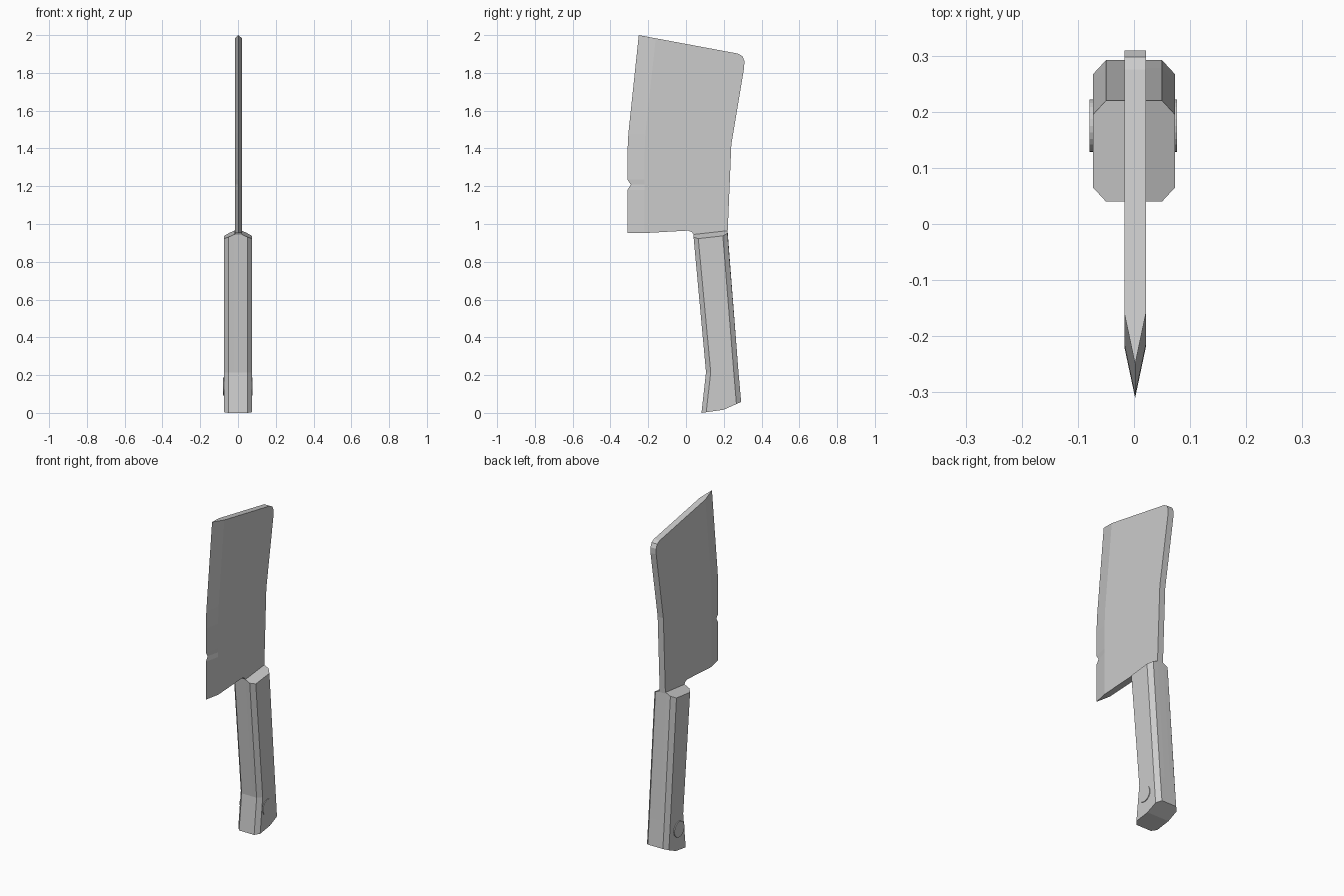
import bpy, bmesh
from math import pi
from mathutils import Matrix

if "Cube" in bpy.data.objects:
    bpy.data.objects.remove(bpy.data.objects["Cube"])


def finish(bm, name):
    bmesh.ops.recalc_face_normals(bm, faces=bm.faces)
    mesh = bpy.data.meshes.new(name)
    bm.to_mesh(mesh)
    bm.free()
    obj = bpy.data.objects.new(name, mesh)
    bpy.context.collection.objects.link(obj)
    return obj


# Blade: flat plate with a sharpened, nicked cutting edge (points are y, z)
CX, HALF = 0.002, 0.019
edge = [(-0.31, 0.952), (-0.31, 1.18), (-0.292, 1.208), (-0.31, 1.235),
        (-0.31, 1.38), (-0.305, 1.48), (-0.25, 2.0)]
grind = [(-0.22, 0.952), (-0.22, 1.18), (-0.22, 1.208), (-0.22, 1.235),
         (-0.22, 1.38), (-0.215, 1.48), (-0.16, 1.983)]
back = [(0.275, 1.902), (0.298, 1.889), (0.309, 1.865), (0.308, 1.83),
        (0.24, 1.42), (0.22, 0.945), (0.04, 0.945), (0.03, 0.958), (0.01, 0.965)]

bm = bmesh.new()
tip = [bm.verts.new((CX, y, z)) for y, z in edge]
sides = [[bm.verts.new((CX + s * HALF, y, z)) for y, z in grind + back] for s in (-1, 1)]
n, total = len(grind), len(grind + back)
for side in sides:
    bm.faces.new(side)
    for i in range(n - 1):
        bm.faces.new((tip[i], tip[i + 1], side[i + 1], side[i]))
left, right = sides
for i in range(n - 1, total):
    j = (i + 1) % total
    bm.faces.new((left[i], left[j], right[j], right[i]))
for i in (0, n - 1):
    bm.faces.new((tip[i], left[i], right[i]))
finish(bm, "blade")

# Handle: chamfered section lofted through three stations, roofed at the top
W, FLAT, CREST, CHAMFER = 0.073, 0.05, 0.02, 0.025


def ring(bm, front, mid, rear, drop=0.0):
    def lerp(a, b):
        t = CHAMFER / abs(b[0] - a[0])
        return a[0] + (b[0] - a[0]) * t, a[1] + (b[1] - a[1]) * t
    half = [(CREST, front), (FLAT, front), (W, lerp(front, mid)), (W, mid),
            (W, lerp(rear, mid)), (FLAT, rear), (CREST, rear)]
    pts = half + [(-x, p) for x, p in reversed(half)]
    return [bm.verts.new((x, p[0], p[1] - drop * (abs(x) - CREST) / (W - CREST)))
            for x, p in pts]


bm = bmesh.new()
rings = [ring(bm, (0.04, 0.945), (0.13, 0.955), (0.22, 0.965), 0.025),
         ring(bm, (0.106, 0.215), (0.20, 0.215), (0.278, 0.215)),
         ring(bm, (0.082, 0.0), (0.20, 0.017), (0.292, 0.058))]
for a, b in zip(rings, rings[1:]):
    for i in range(14):
        j = (i + 1) % 14
        bm.faces.new((a[i], a[j], b[j], b[i]))
top, bottom = rings[0], rings[-1]
bm.faces.new(top[:7])
bm.faces.new(top[7:])
bm.faces.new((top[0], top[6], top[7], top[13]))
bm.faces.new(bottom[:4] + bottom[10:])
bm.faces.new(bottom[3:11])
finish(bm, "handle")

# Rivet: thin pin through the butt of the handle
bm = bmesh.new()
bmesh.ops.create_cone(bm, cap_ends=True, segments=24, radius1=0.047, radius2=0.047,
                      depth=0.156,
                      matrix=Matrix.Translation((-0.001, 0.175, 0.14)) @ Matrix.Rotation(pi / 2, 4, 'Y'))
finish(bm, "handle_rivet")
